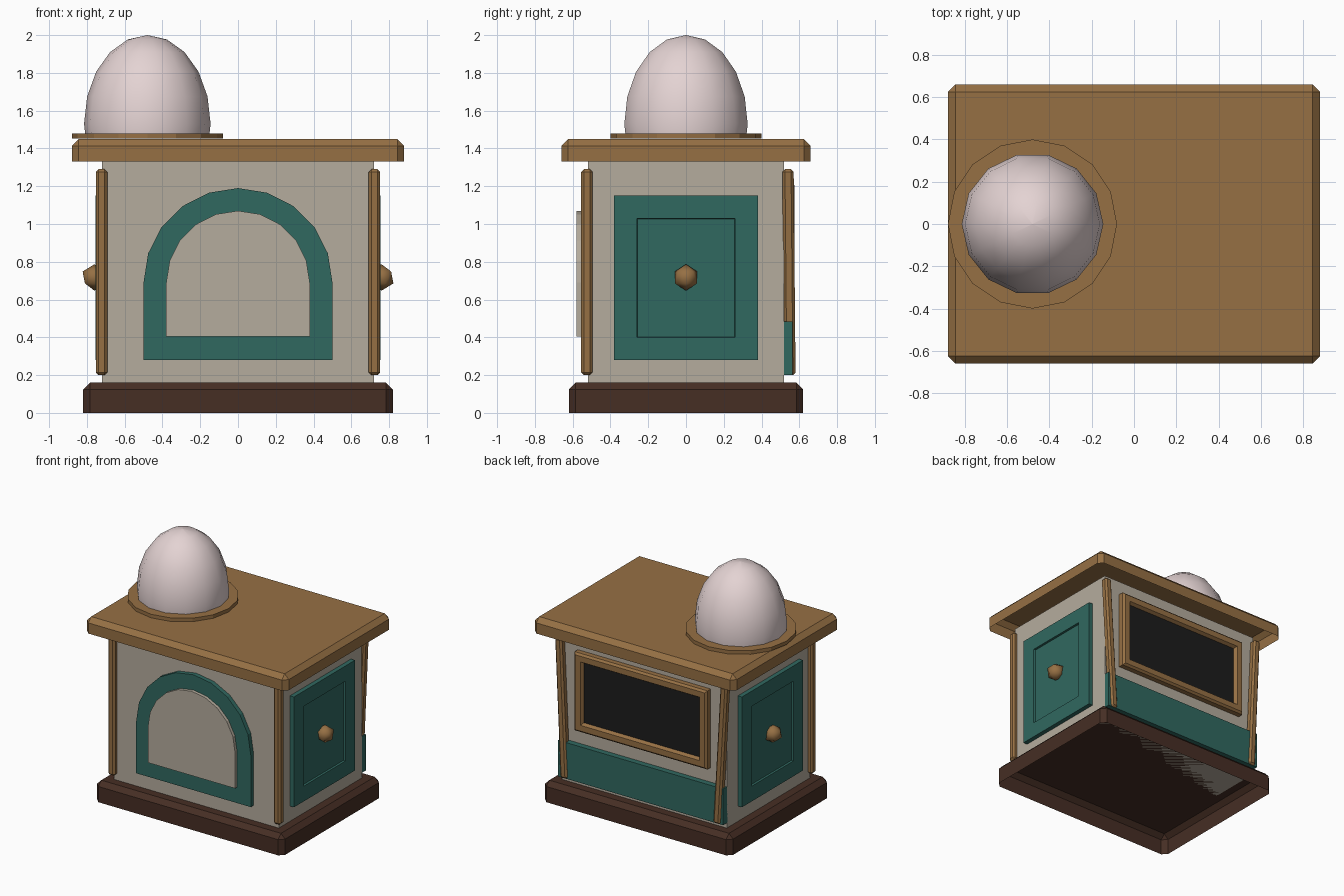
import bpy, bmesh, math
from mathutils import Vector

if "Cube" in bpy.data.objects:
    bpy.data.objects.remove(bpy.data.objects["Cube"])


def material(name, r, g, b):
    lin = [((c / 255 + 0.055) / 1.055) ** 2.4 for c in (r, g, b)]
    m = bpy.data.materials.new(name)
    m.diffuse_color = (*lin, 1)
    m.use_nodes = True
    m.node_tree.nodes["Principled BSDF"].inputs["Base Color"].default_value = m.diffuse_color
    return m


WOOD = material("warm wood", 150, 112, 68)
DARK = material("dark wood", 70, 46, 36)
CREAM = material("cream paint", 181, 172, 157)
TEAL = material("teal paint", 48, 104, 96)
PINK = material("pale pink", 228, 211, 211)
BLACK = material("screen black", 28, 28, 28)


def finish(name, bm, *mats, smooth=False, fix=True):
    if fix:
        bmesh.ops.recalc_face_normals(bm, faces=bm.faces)
    me = bpy.data.meshes.new(name)
    bm.to_mesh(me)
    bm.free()
    for m in mats:
        me.materials.append(m)
    for p in me.polygons:
        p.use_smooth = smooth
    ob = bpy.data.objects.new(name, me)
    bpy.context.collection.objects.link(ob)
    return ob


def box_mesh(lo, hi):
    bm = bmesh.new()
    bmesh.ops.create_cube(bm, size=1)
    for v in bm.verts:
        v.co = Vector([(a + b) / 2 + c * (b - a) for a, b, c in zip(lo, hi, v.co)])
    bm.normal_update()
    return bm


def bevel(bm, width):
    edges = [e for e in bm.edges if not e.is_boundary]
    bmesh.ops.bevel(bm, geom=edges, offset=width, segments=1, affect='EDGES')


def face_toward(bm, d):
    bm.normal_update()
    return max(bm.faces, key=lambda f: f.normal.dot(Vector(d)) * 10 + f.calc_center_median().dot(Vector(d)))


def inset(bm, f, width, depth):
    n = f.normal.copy()
    bmesh.ops.inset_region(bm, faces=[f], thickness=width, use_even_offset=True)
    for v in f.verts:
        v.co += n * depth


# chamfered slabs with open undersides: plinth and top
def slab(name, x, y, z0, z1, mat):
    bm = box_mesh((-x, -y, z0), (x, y, z1))
    bmesh.ops.delete(bm, geom=[face_toward(bm, (0, 0, -1))], context='FACES_ONLY')
    bevel(bm, 0.036)
    finish(name, bm, mat, fix=False)


slab("plinth", 0.82, 0.62, 0, 0.16, DARK)
slab("top_slab", 0.88, 0.66, 1.33, 1.45, WOOD)

# main body and lower back panel
finish("body", box_mesh((-0.72, -0.52, 0.16), (0.72, 0.52, 1.33)), CREAM)
finish("back_lower_panel", box_mesh((-0.72, 0.51, 0.2), (0.72, 0.565, 0.485)), TEAL)

# corner trims; the back pair lean inward at the foot
for s, side in ((-1, "left"), (1, "right")):
    for end, y, dx, dy in (("front", -0.525, 0, 0), ("back", 0.54, -0.055, 0.01)):
        bm = box_mesh((-0.03, -0.03, 0.2), (0.03, 0.03, 1.29))
        bevel(bm, 0.014)
        for v in bm.verts:
            t = (1.29 - v.co.z) / 1.09
            v.co.x += s * (0.722 + dx * t)
            v.co.y += y + dy * t
        finish(f"{end}_{side}_trim", bm, WOOD)

    # side door with recessed panel
    xs = sorted((s * 0.70, s * 0.755))
    bm = box_mesh((xs[0], -0.38, 0.28), (xs[1], 0.38, 1.15))
    f = face_toward(bm, (s, 0, 0))
    inset(bm, f, 0.12, 0)
    inset(bm, f, 0.003, -0.015)
    finish(f"{side}_door", bm, TEAL)

    # faceted knob
    bm = bmesh.new()
    bmesh.ops.create_icosphere(bm, subdivisions=1, radius=0.07)
    for v in bm.verts:
        v.co = Vector((s * 0.76 - v.co.x, -v.co.y, v.co.z + 0.717))
    finish(f"{side}_knob", bm, WOOD, smooth=True)

# back screen in a raised frame
bm = box_mesh((-0.58, 0.51, 0.60), (0.58, 0.56, 1.22))
f = face_toward(bm, (0, 1, 0))
inset(bm, f, 0.015, 0.015)
inset(bm, f, 0.045, 0)
inset(bm, f, 0.015, -0.025)
f.material_index = 1
finish("screen_frame", bm, WOOD, BLACK)


# arched plates on the front
def arch(name, r, z0, y0, y1, mat):
    pts = [(-r, z0), (r, z0)]
    pts += [(r * math.cos(math.pi * i / 10), 0.69 + r * math.sin(math.pi * i / 10)) for i in range(11)]
    bm = bmesh.new()
    f = bm.faces.new([bm.verts.new((x, y0, z)) for x, z in pts])
    res = bmesh.ops.extrude_face_region(bm, geom=[f])
    for v in res["geom"]:
        if isinstance(v, bmesh.types.BMVert):
            v.co.y = y1
    finish(name, bm, mat)


arch("front_arch", 0.5, 0.28, -0.51, -0.555, TEAL)
arch("front_arch_panel", 0.38, 0.405, -0.54, -0.58, CREAM)


# round parts on the top
def lathe(name, profile, sides, mat, smooth):
    bm = bmesh.new()
    rings = [[bm.verts.new((-0.48 + r * math.cos(2 * math.pi * i / sides),
                            r * math.sin(2 * math.pi * i / sides), z)) for i in range(sides)]
             for r, z in profile]
    for a, b in zip(rings, rings[1:]):
        for i in range(sides):
            j = (i + 1) % sides
            bm.faces.new((a[i], a[j], b[j], b[i]))
    bm.faces.new(rings[0])
    bm.faces.new(rings[-1])
    bmesh.ops.remove_doubles(bm, verts=bm.verts, dist=0.0005)
    finish(name, bm, mat, smooth=smooth)


lathe("dome_base_ring", [(0.4, 1.452), (0.4, 1.48)], 16, WOOD, False)
dome = [(0.327, 1.46)]
for k in range(5, -1, -1):
    a = math.radians(18 * k)
    dome.append((max(0.335 * math.sin(a), 0.001), 1.53 + 0.47 * math.cos(a)))
lathe("dome", dome, 14, PINK, True)
bpy.context.view_layer.objects.active = bpy.data.objects["dome"]
bpy.data.objects["dome"].select_set(True)
bpy.ops.object.shade_smooth_by_angle(angle=math.radians(50))
